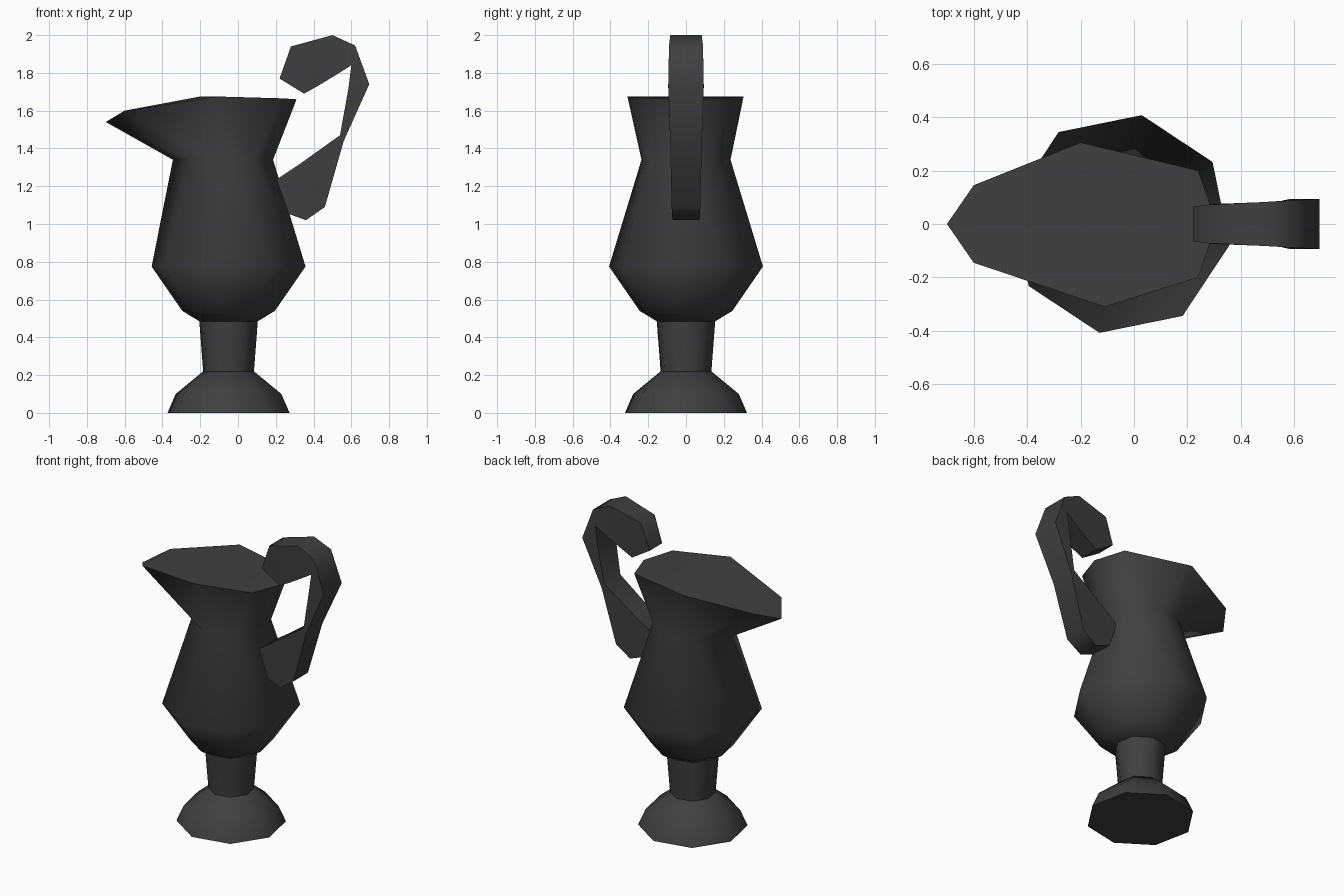
import bpy, bmesh, math

cube = bpy.data.objects.get("Cube")
if cube:
    bpy.data.objects.remove(cube, do_unlink=True)

SIDES = 8
AXIS_X = -0.05

charcoal = bpy.data.materials.new("charcoal")
charcoal.use_nodes = True
charcoal.diffuse_color = (0.05, 0.05, 0.05, 1)
charcoal.node_tree.nodes["Principled BSDF"].inputs["Base Color"].default_value = (0.05, 0.05, 0.05, 1)


def ring(radius, z, spout=0):
    """Octagon around the jug axis; the first corner points along the spout."""
    pts = []
    for k in range(SIDES):
        a = math.radians(169 - 360 / SIDES * k)
        r = radius + (spout if k == 0 else 0)
        pts.append((AXIS_X + r * math.cos(a), r * math.sin(a), z))
    return pts


def loft(name, rings, end_faces, sharp=60):
    """Skin equal rings into a tube and close its two ends."""
    bm = bmesh.new()
    loops = [[bm.verts.new(p) for p in pts] for pts in rings]
    n = len(loops[0])
    for low, high in zip(loops, loops[1:]):
        for k in range(n):
            j = (k + 1) % n
            bm.faces.new((low[k], low[j], high[j], high[k]))
    for loop in (loops[0], loops[-1]):
        for face in end_faces:
            bm.faces.new([loop[k] for k in face])
    bmesh.ops.recalc_face_normals(bm, faces=bm.faces)
    mesh = bpy.data.meshes.new(name)
    bm.to_mesh(mesh)
    bm.free()
    mesh.materials.append(charcoal)
    obj = bpy.data.objects.new(name, mesh)
    bpy.context.collection.objects.link(obj)
    bpy.ops.object.select_all(action='DESELECT')
    obj.select_set(True)
    bpy.context.view_layer.objects.active = obj
    bpy.ops.object.shade_smooth_by_angle(angle=math.radians(sharp))
    return obj


octagon_cap = [(0, 1, 7), (1, 2, 6, 7), (2, 3, 5, 6), (3, 4, 5)]

# Foot and stem
loft("foot", [ring(0.329, 0), ring(0.285, 0.1), ring(0.137, 0.22)], octagon_cap)
loft("stem", [ring(0.137, 0.22), ring(0.158, 0.49)], octagon_cap)

# Body with pulled-out pouring lip
lip = [(-0.7, 0, 1.54), (-0.6, 0.145, 1.6), (-0.2, 0.305, 1.675), (0.24, 0.2, 1.665),
       (0.31, 0, 1.66), (0.24, -0.2, 1.665), (-0.11, -0.31, 1.675), (-0.6, -0.145, 1.6)]
loft("body", [ring(0.158, 0.485), ring(0.25, 0.54), ring(0.415, 0.775),
              ring(0.24, 1.34, spout=0.06), lip], octagon_cap)

# Hooked handle: outer x, z, inner x, z, half width
sections = [
    (0.22, 1.77, 0.35, 1.69, 0.065), (0.28, 1.94, 0.43, 1.735, 0.072),
    (0.50, 2.0, 0.52, 1.79, 0.083), (0.62, 1.945, 0.60, 1.84, 0.09),
    (0.695, 1.74, 0.585, 1.72, 0.094), (0.56, 1.44, 0.54, 1.47, 0.084),
    (0.46, 1.09, 0.33, 1.32, 0.076), (0.36, 1.02, 0.21, 1.24, 0.072),
    (0.25, 1.06, 0.20, 1.2, 0.068)]
loft("handle", [[(ox, -w, oz), (ox, w, oz), (ix, w, iz), (ix, -w, iz)]
                for ox, oz, ix, iz, w in sections], [(0, 1, 2, 3)])
